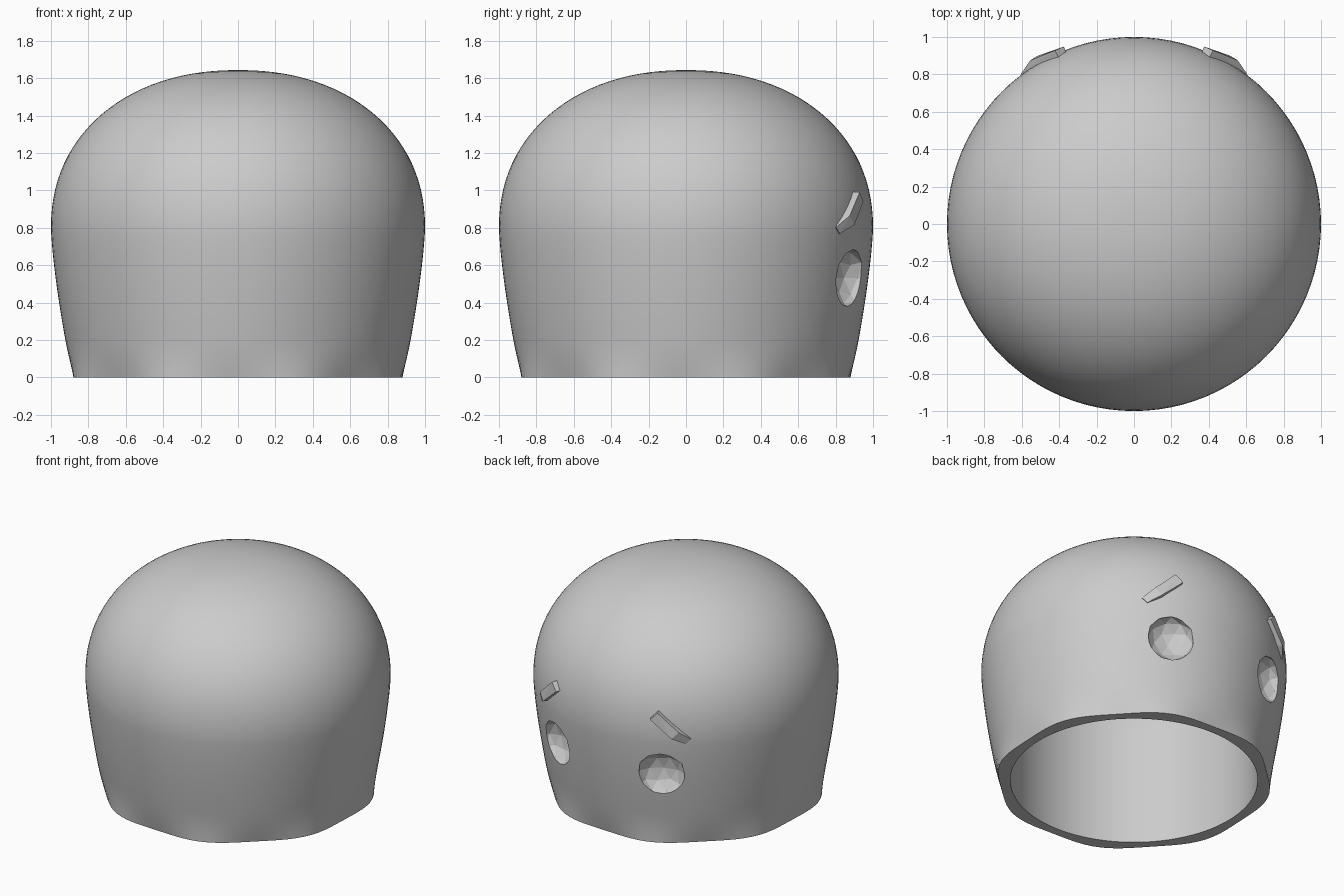
import bpy, bmesh, math
from mathutils import Vector, Matrix

if "Cube" in bpy.data.objects:
    bpy.data.objects.remove(bpy.data.objects["Cube"], do_unlink=True)

grey = bpy.data.materials.new("plain_grey")
grey.use_nodes = True
colour = (0.6, 0.6, 0.6, 1)
grey.diffuse_color = colour
grey.node_tree.nodes["Principled BSDF"].inputs["Base Color"].default_value = colour


def add_object(name, bm):
    bmesh.ops.recalc_face_normals(bm, faces=bm.faces)
    mesh = bpy.data.meshes.new(name)
    bm.to_mesh(mesh)
    bm.free()
    obj = bpy.data.objects.new(name, mesh)
    bpy.context.collection.objects.link(obj)
    mesh.materials.append(grey)
    return obj


def activate(obj):
    bpy.ops.object.select_all(action="DESELECT")
    obj.select_set(True)
    bpy.context.view_layer.objects.active = obj


def on_back(degrees, radius, z):
    """Point on the back, at an angle from +y towards +x."""
    a = math.radians(degrees)
    return Vector((radius * math.sin(a), radius * math.cos(a), z))


def crown(radius, base, height, power, steps):
    """Rounded quarter profile from the widest ring up to the top."""
    points = []
    for i in range(steps + 1):
        a = math.pi / 2 * i / steps
        points.append((radius * max(math.cos(a), 0) ** (2 / power),
                       base + height * math.sin(a) ** (2 / power)))
    return points


# Hollow dome: inner wall, rim and outer wall in one revolved profile
WIDEST = .8
inner = crown(.81, .8, .7, 2.15, 16)[::-1] + [(.81, 0)]
wall = [(1 - .115 * (1 - i / 20) ** 1.4, WIDEST * i / 20) for i in range(20)]
outer = wall + crown(1, WIDEST, .843, 2.15, 28)
bm = bmesh.new()
verts = [bm.verts.new((r, 0, z)) for r, z in inner + outer]
edges = [bm.edges.new(pair) for pair in zip(verts, verts[1:])]
bmesh.ops.spin(bm, geom=verts + edges, cent=(0, 0, 0), axis=(0, 0, 1),
               angle=math.tau, steps=96)
bmesh.ops.remove_doubles(bm, verts=bm.verts, dist=.0005)

# Gentle folds around the outer bottom edge
FOLD_TOP = .22
for v in bm.verts:
    r = math.hypot(v.co.x, v.co.y)
    if r > .85 and v.co.z < FOLD_TOP:
        fade = (1 - v.co.z / FOLD_TOP) ** 2
        wave = math.cos(8 * (math.atan2(v.co.y, v.co.x) - math.radians(20)))
        scale = 1 + (.005 + .015 * wave) * fade / r
        v.co.x *= scale
        v.co.y *= scale
dome = add_object("dome_shell", bm)
activate(dome)
bpy.ops.object.shade_smooth_by_angle(angle=math.radians(40))

# Faceted eye sockets cut into the back
EYE_ANGLE = 25.5
for side in (-1, 1):
    place = on_back(side * EYE_ANGLE, .975, .53)
    bm = bmesh.new()
    bmesh.ops.create_icosphere(bm, subdivisions=2, radius=.16)
    turn = Matrix.Rotation(math.radians(-side * EYE_ANGLE), 4, "Z")
    bmesh.ops.transform(bm, verts=bm.verts, matrix=Matrix.Translation(place)
                        @ turn @ Matrix.Diagonal((1, .65, 1, 1)))
    cutter = add_object("eye_socket_cutter", bm)
    cutter.hide_render = True
    cut = dome.modifiers.new("eye_socket", "BOOLEAN")
    cut.operation, cut.solver, cut.object = "DIFFERENCE", "EXACT", cutter
    activate(dome)
    bpy.ops.object.modifier_apply(modifier=cut.name)
    bpy.data.objects.remove(cutter, do_unlink=True)

# Slanted angular brows: angle, height, outer radius and half thickness
sections = [(36, .785, 1.005, .022), (31, .84, 1.036, .03), (23, .965, 1.02, .032)]
for side, name in ((1, "left_brow"), (-1, "right_brow")):
    bm = bmesh.new()
    for angle, z, radius, half in sections:
        for sign in (-1, 1):
            for depth in (0, .08):
                bm.verts.new(on_back(side * (angle + sign * half * 45),
                                     radius - depth, z + sign * half * .8))
    bmesh.ops.convex_hull(bm, input=bm.verts)
    add_object(name, bm)
